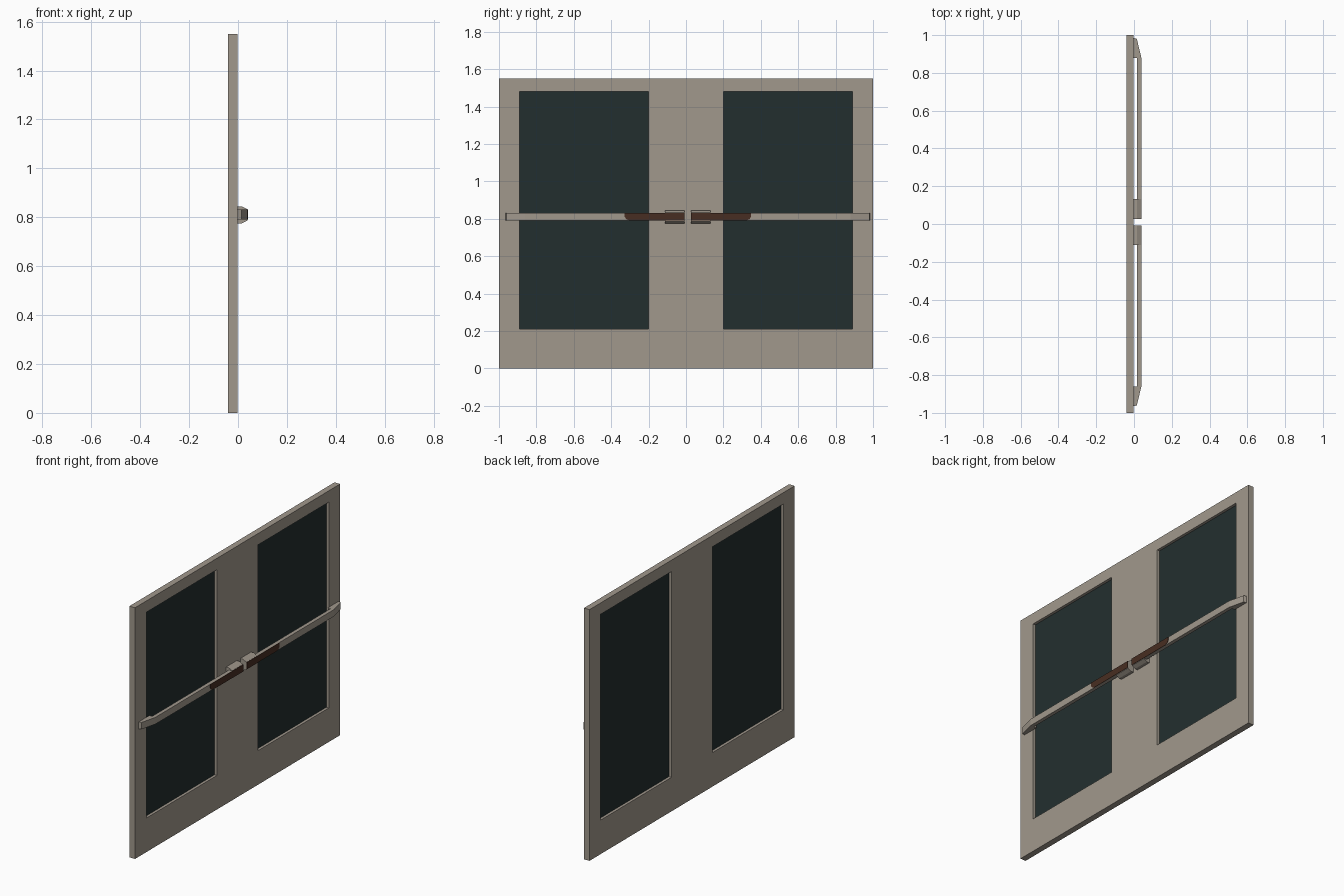
import bpy, bmesh
from mathutils import Vector

if "Cube" in bpy.data.objects:
    bpy.data.objects.remove(bpy.data.objects["Cube"])

def material(name, rgb):
    m = bpy.data.materials.new(name)
    m.diffuse_color = (*rgb, 1)
    m.use_nodes = True
    m.node_tree.nodes["Principled BSDF"].inputs["Base Color"].default_value = m.diffuse_color
    return m

PAINT = material("warm grey paint", (0.355, 0.315, 0.265))
GLASS = material("dark glass", (0.0165, 0.028, 0.028))
BROWN = material("brown grip", (0.064, 0.027, 0.016))

def finish(bm, name, mat):
    bmesh.ops.remove_doubles(bm, verts=bm.verts, dist=1e-5)
    bmesh.ops.recalc_face_normals(bm, faces=bm.faces)
    me = bpy.data.meshes.new(name)
    bm.to_mesh(me)
    bm.free()
    me.materials.append(mat)
    ob = bpy.data.objects.new(name, me)
    bpy.context.collection.objects.link(ob)
    return ob

def prism(name, pts, offset, mat):
    """Extrude a flat outline of 3D points along an offset vector."""
    bm = bmesh.new()
    f = bm.faces.new([bm.verts.new(p) for p in pts])
    g = bmesh.ops.extrude_face_region(bm, geom=[f])
    vs = [e for e in g["geom"] if isinstance(e, bmesh.types.BMVert)]
    bmesh.ops.translate(bm, verts=vs, vec=Vector(offset))
    return finish(bm, name, mat)

BACK, FACE = -0.041, -0.003
ys = [-1, -0.89, -0.2, 0.2, 0.89, 1]
zs = [0, 0.21, 1.48, 1.55]

# door slab with two window openings
bm = bmesh.new()
for i in range(5):
    for j in range(3):
        if j == 1 and i in (1, 3):
            continue
        quad = [(ys[i], zs[j]), (ys[i + 1], zs[j]), (ys[i + 1], zs[j + 1]), (ys[i], zs[j + 1])]
        bm.faces.new([bm.verts.new((BACK, y, z)) for y, z in quad])
bmesh.ops.remove_doubles(bm, verts=bm.verts, dist=1e-5)
g = bmesh.ops.extrude_face_region(bm, geom=bm.faces[:])
vs = [e for e in g["geom"] if isinstance(e, bmesh.types.BMVert)]
bmesh.ops.translate(bm, verts=vs, vec=(FACE - BACK, 0, 0))
finish(bm, "door_slab", PAINT)

# push hardware, mirrored about y = 0.01
for side, label in ((1, "right"), (-1, "left")):
    def Y(y):
        return y if side > 0 else 0.02 - y

    # window pane, recessed from both faces
    a, b = 0.2 * side, 0.89 * side
    prism("window_pane_" + label,
          [(-0.024, a, 0.21), (-0.024, b, 0.21), (-0.024, b, 1.48), (-0.024, a, 1.48)],
          (0.004, 0, 0), GLASS)

    # push bar with sloped outer bracket
    bar = [(FACE, 0.88), (FACE, 0.985), (0.015, 0.98), (0.039, 0.88),
           (0.039, 0.027), (0.016, 0.027), (0.016, 0.88)]
    prism("push_bar_" + label, [(x, Y(y), 0.79) for x, y in bar], (0, 0, 0.042), PAINT)

    # tapered latch housing at the meeting edge
    housing = [(FACE, 0.775), (0.015, 0.775), (0.0385, 0.787),
               (0.0385, 0.833), (0.015, 0.845), (FACE, 0.845)]
    prism("latch_housing_" + label, [(x, Y(0.027), z) for x, z in housing],
          (0, 0.105 * side, 0), PAINT)

    # brown grip plate with rounded lower corner
    grip = [(0.027, 0.832), (0.348, 0.832), (0.348, 0.812), (0.341, 0.799),
            (0.32, 0.79), (0.027, 0.79)]
    prism("grip_plate_" + label, [(0.039, Y(y), z) for y, z in grip],
          (0.002, 0, 0), BROWN)
